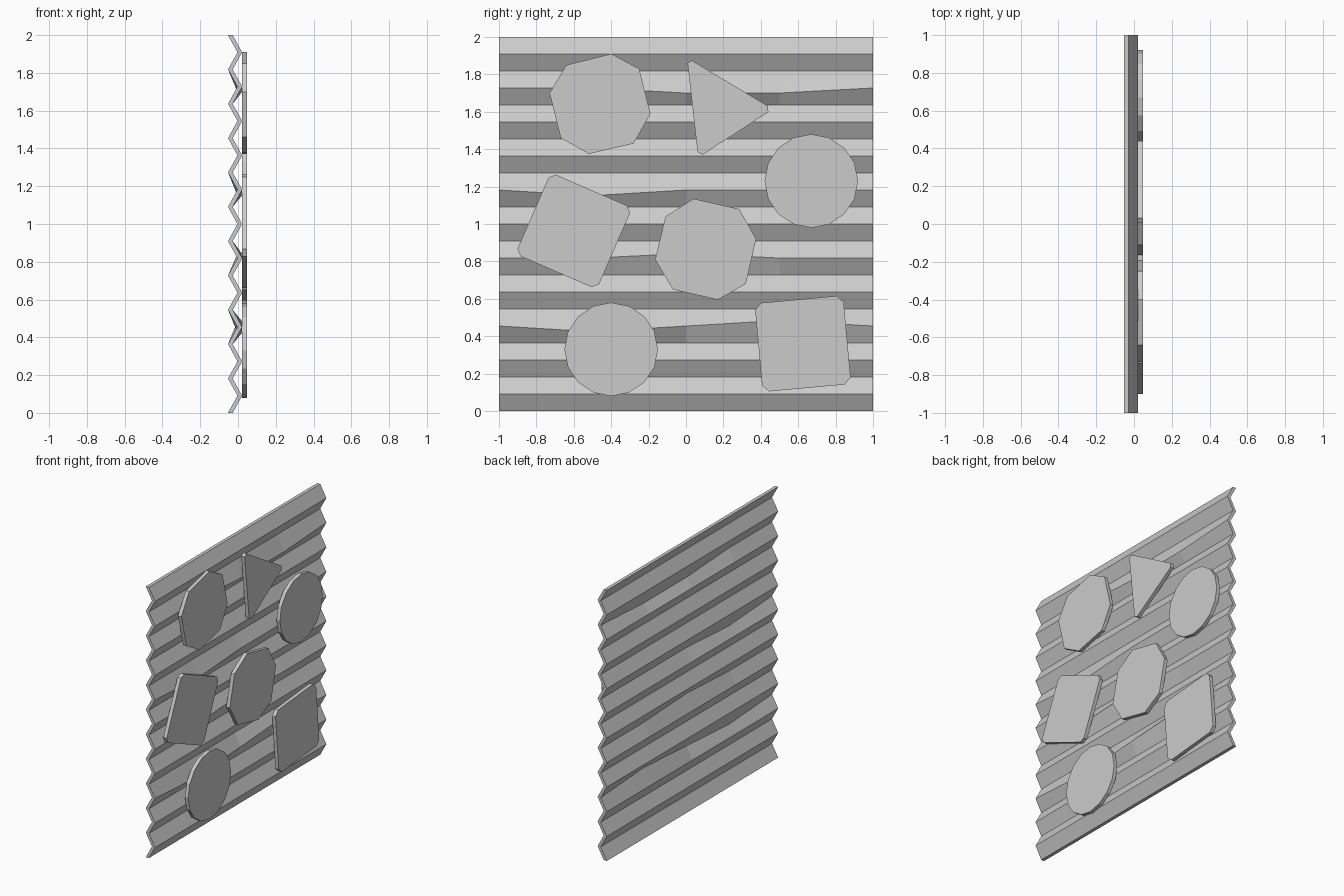
import bpy, bmesh
from math import sin, cos, pi, radians
from mathutils import Vector

if "Cube" in bpy.data.objects:
    bpy.data.objects.remove(bpy.data.objects["Cube"])


def make_object(name, bm):
    bmesh.ops.recalc_face_normals(bm, faces=bm.faces)
    me = bpy.data.meshes.new(name)
    bm.to_mesh(me)
    bm.free()
    ob = bpy.data.objects.new(name, me)
    bpy.context.collection.objects.link(ob)
    return ob


def regular(y, z, r, n, start):
    return [(y + r * cos(start + 2 * pi * i / n), z + r * sin(start + 2 * pi * i / n)) for i in range(n)]


def chamfer(pts, d):
    out = []
    for i, p in enumerate(pts):
        p = Vector(p)
        for q in (Vector(pts[i - 1]), Vector(pts[(i + 1) % len(pts)])):
            out.append(tuple(p + (q - p).normalized() * d))
    return out


def plate(name, pts, x0=0.021, x1=0.048):
    bm = bmesh.new()
    f = bm.faces.new([bm.verts.new((x0, y, z)) for y, z in pts])
    ext = bmesh.ops.extrude_face_region(bm, geom=[f], use_keep_orig=True)
    bmesh.ops.translate(bm, vec=(x1 - x0, 0, 0),
                        verts=[v for v in ext["geom"] if isinstance(v, bmesh.types.BMVert)])
    return make_object(name, bm)


# corrugated panel: zigzag profile swept along y, with a few dented ridges
ROWS, COLS = 22, 4
dents = {(19, 2): -0.027, (19, 3): -0.027, (13, 1): -0.03, (9, 2): 0.024,
         (5, 1): -0.03, (5, 3): 0.03}
bm = bmesh.new()
grids = []
for valley, peak in ((-0.028, 0.022), (-0.053, -0.003)):
    grids.append([[bm.verts.new((peak if i % 2 else valley, -1 + 2 * j / COLS,
                                 2 * i / ROWS + dents.get((i, j), 0)))
                   for j in range(COLS + 1)] for i in range(ROWS + 1)])
for g in grids:
    for i in range(ROWS):
        for j in range(COLS):
            bm.faces.new((g[i][j], g[i][j + 1], g[i + 1][j + 1], g[i + 1][j]))
f, b = grids
for j in (0, COLS):
    for i in range(ROWS):
        bm.faces.new((f[i][j], f[i + 1][j], b[i + 1][j], b[i][j]))
for i in (0, ROWS):
    for j in range(COLS):
        bm.faces.new((f[i][j], f[i][j + 1], b[i][j + 1], b[i][j]))
make_object("corrugated_panel", bm)

# round sign plates
plate("round_plate_upper", regular(0.67, 1.23, 0.25, 16, pi / 2))
plate("round_plate_lower", regular(-0.40, 0.33, 0.25, 16, pi / 2))

# square plates with clipped corners
plate("square_plate_left", chamfer(regular(-0.60, 0.963, 0.336, 4, radians(45 - 23.5)), 0.03))
plate("square_plate_right", chamfer(regular(0.625, 0.36, 0.336, 4, radians(45 + 5.2)), 0.035))

# triangular plate
plate("triangle_plate", chamfer([(0.005, 1.89), (0.465, 1.615), (0.065, 1.355)], 0.03))

# octagonal plates
plate("octagon_plate_upper", [(-0.40, 1.91), (-0.25, 1.83), (-0.19, 1.59), (-0.28, 1.43),
                              (-0.52, 1.375), (-0.67, 1.46), (-0.73, 1.70), (-0.64, 1.85)])
plate("octagon_plate_middle", [(0.04, 1.135), (0.285, 1.08), (0.375, 0.92), (0.32, 0.68),
                               (0.17, 0.595), (-0.07, 0.65), (-0.165, 0.81), (-0.11, 1.04)])
